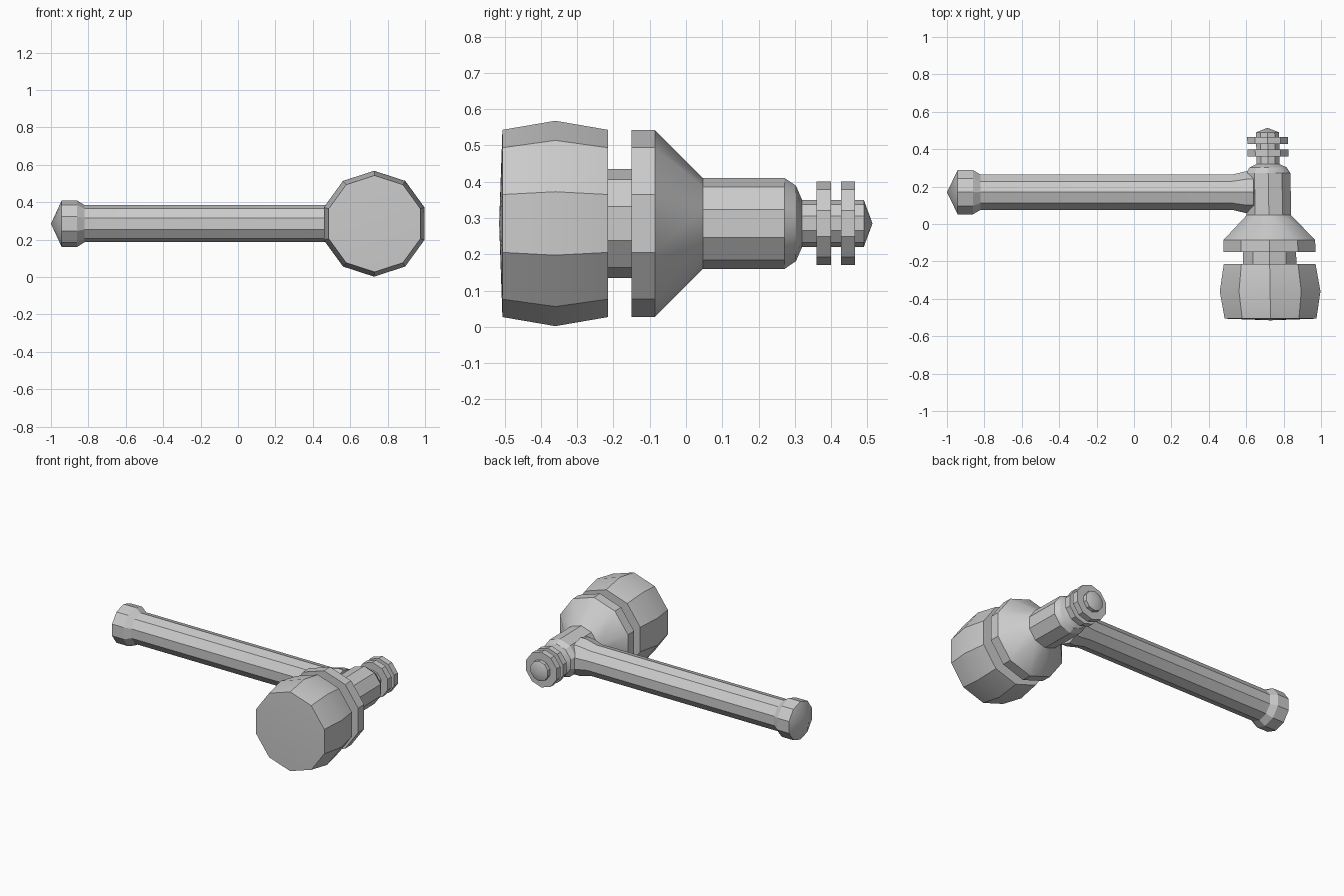
import bpy, bmesh, math

if "Cube" in bpy.data.objects:
    bpy.data.objects.remove(bpy.data.objects["Cube"])

SIDES = 10
Z = 0.285  # height of both axes


def turned(name, axis, profile):
    """Ten-sided lathe along x or y; profile is (position, radius) pairs."""
    bm = bmesh.new()
    rings = []
    for t, r in profile:
        ring = []
        for k in range(SIDES):
            a = math.pi / 2 + k * math.tau / SIDES
            u, w = r * math.cos(a), Z + r * math.sin(a)
            # the head leans very slightly as it runs along y
            co = (0.722 - 0.016 * t + u, t, w) if axis == "y" else (t, 0.17 + u, w)
            ring.append(bm.verts.new(co))
        rings.append(ring)
    for a, b in zip(rings, rings[1:]):
        for k in range(SIDES):
            n = (k + 1) % SIDES
            bm.faces.new((a[k], a[n], b[n], b[k]))
    bmesh.ops.remove_doubles(bm, verts=bm.verts, dist=0.0005)
    bmesh.ops.recalc_face_normals(bm, faces=bm.faces)
    # outward check: the broad side wall must face away from the axis
    if bm.calc_volume(signed=True) < 0:
        bmesh.ops.reverse_faces(bm, faces=bm.faces)
    mesh = bpy.data.meshes.new(name)
    bm.to_mesh(mesh)
    bm.free()
    ob = bpy.data.objects.new(name, mesh)
    bpy.context.collection.objects.link(ob)
    bpy.ops.object.select_all(action="DESELECT")
    ob.select_set(True)
    bpy.context.view_layer.objects.active = ob
    bpy.ops.object.shade_smooth_by_angle(angle=math.radians(30))
    return ob


# Head: striking face, neck, collar, cone, barrel and ringed finial in one turning
discs = []
for y in (0.36, 0.427):
    discs += [(y, 0.065), (y, 0.115), (y + 0.039, 0.115), (y + 0.039, 0.065)]

turned("hammer_head", "y", [
    (-0.515, 0), (-0.506, 0.258), (-0.36, 0.283), (-0.215, 0.258),
    (-0.215, 0.15), (-0.15, 0.15),
    (-0.15, 0.258), (-0.086, 0.258), (0.047, 0.125),
    (0.272, 0.125), (0.303, 0.104), (0.32, 0.065),
    *discs,
    (0.49, 0.065), (0.514, 0),
])

# Handle: pointed end cap, shaft, and flare where it enters the barrel
turned("handle", "x", [
    (-1.0, 0), (-0.943, 0.124), (-0.86, 0.124), (-0.82, 0.099),
    (0.525, 0.099), (0.60, 0.118), (0.64, 0.118), (0.66, 0),
])
